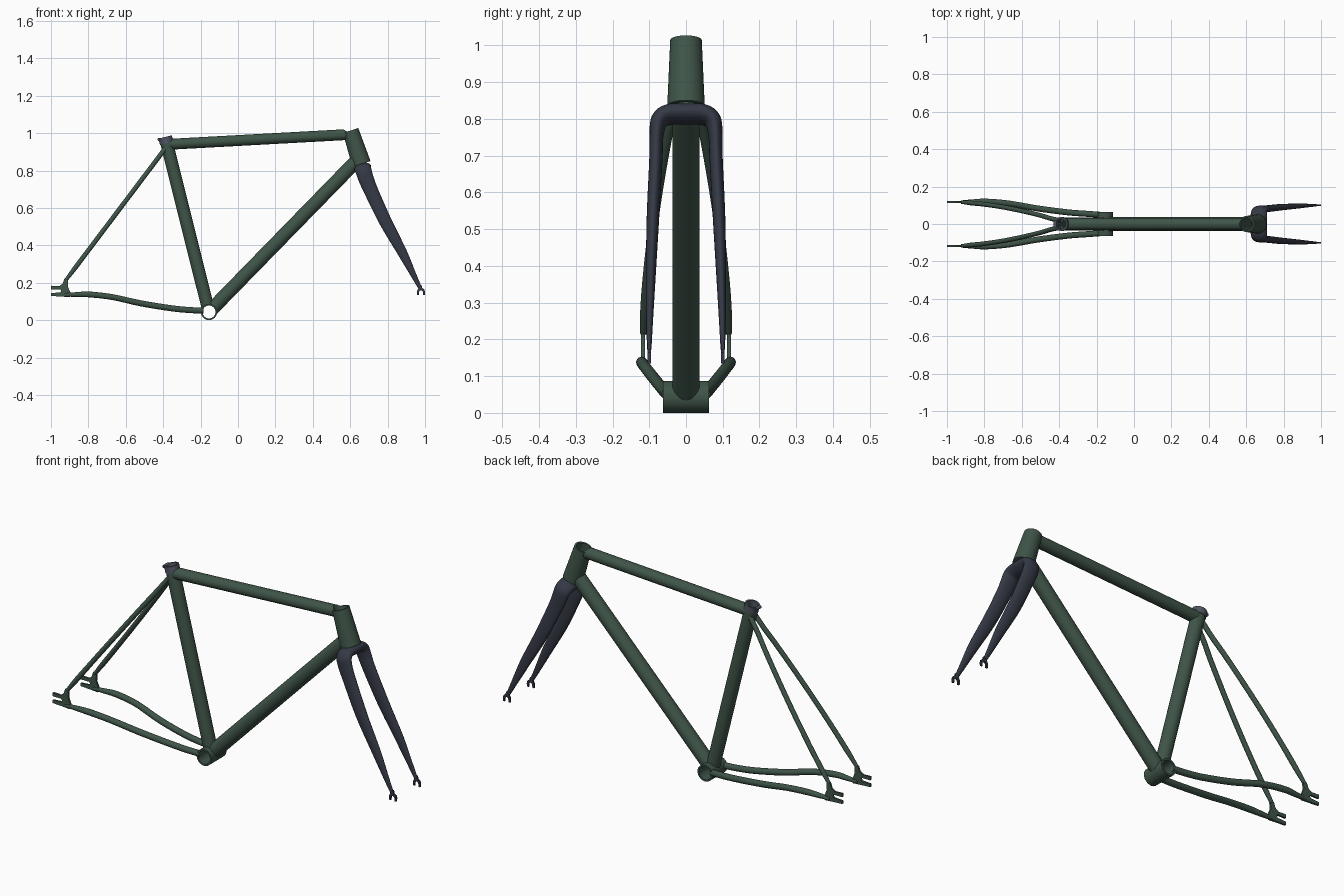
import bpy, bmesh, math
from mathutils import Vector as V

if "Cube" in bpy.data.objects:
    bpy.data.objects.remove(bpy.data.objects["Cube"])


def material(name, rgb):
    m = bpy.data.materials.new(name)
    m.diffuse_color = (*rgb, 1)
    m.use_nodes = True
    m.node_tree.nodes["Principled BSDF"].inputs["Base Color"].default_value = m.diffuse_color
    return m


GREEN = material("green_paint", (0.05, 0.09, 0.065))
DARK = material("dark_fork", (0.035, 0.041, 0.06))
GREY = material("grey_metal", (0.085, 0.09, 0.125))


def catmull(vals, steps):
    # smooth interpolation through a list of vectors
    out = []
    n = len(vals)
    for i in range(n - 1):
        p0, p1, p2, p3 = vals[max(i - 1, 0)], vals[i], vals[i + 1], vals[min(i + 2, n - 1)]
        for s in range(steps):
            t = s / steps
            out.append(0.5 * (2 * p1 + (p2 - p0) * t + (2 * p0 - 5 * p1 + 4 * p2 - p3) * t * t
                              + (3 * p1 - p0 - 3 * p2 + p3) * t ** 3))
    return out + [vals[-1]]


def finish(bm, name, mat):
    bmesh.ops.recalc_face_normals(bm, faces=bm.faces)
    me = bpy.data.meshes.new(name)
    bm.to_mesh(me)
    bm.free()
    ob = bpy.data.objects.new(name, me)
    bpy.context.collection.objects.link(ob)
    me.materials.append(mat)
    return ob


def sweep(name, pts, radii, mat=GREEN, ref=(0, 1, 0), sides=32, steps=1):
    # elliptical section along a path; each radius pair is (along ref, across ref)
    pts = [V(p) for p in pts]
    rad = [V((*r, 0)) if isinstance(r, tuple) else V((r, r, 0)) for r in radii]
    if steps > 1:
        pts, rad = catmull(pts, steps), catmull(rad, steps)
    bm = bmesh.new()
    rings = []
    for i, (p, r) in enumerate(zip(pts, rad)):
        t = (pts[min(i + 1, len(pts) - 1)] - pts[max(i - 1, 0)]).normalized()
        f = V(ref)
        f = (f - t * f.dot(t)).normalized()
        n = t.cross(f)
        ang = [2 * math.pi * k / sides for k in range(sides)]
        rings.append([bm.verts.new(p + f * r.x * math.cos(a) + n * r.y * math.sin(a)) for a in ang])
    for a, b in zip(rings, rings[1:]):
        for k in range(sides):
            j = (k + 1) % sides
            bm.faces.new((a[k], a[j], b[j], b[k]))
    bm.faces.new(rings[0])
    bm.faces.new(rings[-1])
    return finish(bm, name, mat)


def plate(name, outline, y, thick, mat):
    # flat side-view outline given thickness across y
    bm = bmesh.new()
    face = bm.faces.new([bm.verts.new((x, y - thick / 2, z)) for x, z in outline])
    ext = bmesh.ops.extrude_face_region(bm, geom=[face])["geom"]
    bmesh.ops.translate(bm, verts=[g for g in ext if isinstance(g, bmesh.types.BMVert)], vec=(0, thick, 0))
    return finish(bm, name, mat)


def bore(cutter, *obs):
    for ob in obs:
        m = ob.modifiers.new("bore", "BOOLEAN")
        m.operation, m.solver, m.object = "DIFFERENCE", "EXACT", cutter
        bpy.context.view_layer.objects.active = ob
        bpy.ops.object.modifier_apply(modifier=m.name)
    bpy.data.objects.remove(cutter)


# Key axes of the frame
BB = V((-0.155, 0, 0.0435))
SEAT = V((-0.386, 0, 0.965))
HEAD_T, HEAD_B = V((0.602, 0, 1.014)), V((0.66, 0, 0.835))
seat_dir = (SEAT - BB).normalized()
head_dir = (HEAD_T - HEAD_B).normalized()

# Main triangle
shell = sweep("bottom_bracket_shell", [(BB.x, -0.063, BB.z), (BB.x, 0.063, BB.z)],
              [0.0435] * 2, ref=(1, 0, 0), sides=48)
seat_tube = sweep("seat_tube", [BB + seat_dir * 0.01, SEAT - seat_dir * 0.015], [0.034] * 2)
top_tube = sweep("top_tube", [(-0.37, 0, 0.94), (0.6, 0, 0.993)], [(0.032, 0.029)] * 2)
down_tube = sweep("down_tube", [BB + V((0.01, 0, 0.01)), (0.635, 0, 0.853)], [0.037] * 2)
head_tube = sweep("head_tube", [HEAD_B, HEAD_T], [0.051, 0.043], sides=48)

# Seat clamp with its bolt
collar = sweep("seat_collar", [SEAT - seat_dir * 0.02, SEAT + seat_dir * 0.015], [0.037] * 2, GREY)
sweep("collar_bolt", [(-0.421, -0.018, 0.966), (-0.421, 0.018, 0.966)], [0.009] * 2, GREY, ref=(1, 0, 0), sides=16)

# Open bores
bore(sweep("shell_bore", [(BB.x, -0.1, BB.z), (BB.x, 0.1, BB.z)], [0.0345] * 2, ref=(1, 0, 0), sides=48),
     shell, seat_tube, down_tube)
bore(sweep("head_bore", [HEAD_B - head_dir * 0.03, HEAD_T + head_dir * 0.03], [0.034] * 2),
     head_tube, top_tube, down_tube)
bore(sweep("seat_bore", [SEAT - seat_dir * 0.25, SEAT + seat_dir * 0.05], [0.028] * 2),
     seat_tube, collar, top_tube)

# Fork: one loft from tip to tip over the crown
half = [((0.972, 0.100, 0.175), (0.010, 0.006)),
        ((0.936, 0.099, 0.246), (0.016, 0.009)),
        ((0.877, 0.096, 0.364), (0.026, 0.013)),
        ((0.787, 0.090, 0.53), (0.034, 0.017)),
        ((0.712, 0.082, 0.69), (0.038, 0.018)),
        ((0.685, 0.080, 0.755), (0.041, 0.019)),
        ((0.672, 0.072, 0.796), (0.043, 0.024)),
        ((0.667, 0.045, 0.812), (0.045, 0.027))]
left = [((x, -y, z), r) for (x, y, z), r in half]
path = left + [((0.667, 0, 0.813), (0.046, 0.027))] + half[::-1]
sweep("fork", [p for p, r in path], [r for p, r in path], DARK, ref=(1, 0, 0.3), steps=5)

fork_tip = [(0.964, 0.19), (0.981, 0.187), (0.985, 0.172), (0.996, 0.165), (1.0, 0.152), (0.999, 0.134),
            (0.989, 0.134), (0.989, 0.15), (0.985, 0.157), (0.978, 0.16), (0.971, 0.157), (0.968, 0.15),
            (0.967, 0.134), (0.957, 0.135), (0.957, 0.155), (0.964, 0.17)]
rear_tip = [(-0.928, 0.222), (-0.937, 0.195), (-0.955, 0.182), (-1, 0.184), (-1, 0.165), (-0.95, 0.165),
            (-0.945, 0.157), (-0.95, 0.148), (-1, 0.145), (-1, 0.129), (-0.96, 0.127), (-0.9, 0.123),
            (-0.895, 0.145), (-0.91, 0.18), (-0.908, 0.215)]
chain = [(-0.185, 0.05, 0.051), (-0.26, 0.055, 0.054), (-0.36, 0.063, 0.064), (-0.52, 0.084, 0.09),
         (-0.67, 0.11, 0.123), (-0.79, 0.12, 0.137), (-0.86, 0.119, 0.137), (-0.925, 0.117, 0.135)]
stay = [(-0.385, 0.018), (-0.44, 0.028), (-0.5, 0.046), (-0.6, 0.07), (-0.7, 0.09), (-0.8, 0.105),
        (-0.87, 0.112), (-0.918, 0.116)]

# Stays and dropouts on both sides
for s, side in ((-1, "right"), (1, "left")):
    sweep("chain_stay_" + side, [(x, s * y, z) for x, y, z in chain],
          [0.016] * 4 + [0.0155] * 2 + [0.013, 0.009], sides=20, steps=5)
    sweep("seat_stay_" + side, [(x, s * y, 0.923 + (x + 0.385) * 1.325) for x, y in stay],
          [0.0125] * 7 + [0.009], sides=20, steps=5)
    plate("rear_dropout_" + side, rear_tip, s * 0.117, 0.01, GREEN)
    plate("fork_dropout_" + side, fork_tip, s * 0.1, 0.009, DARK)

# Smooth shading with sharp rims
bpy.ops.object.select_all(action="SELECT")
bpy.context.view_layer.objects.active = shell
bpy.ops.object.shade_smooth_by_angle(angle=math.radians(35))
